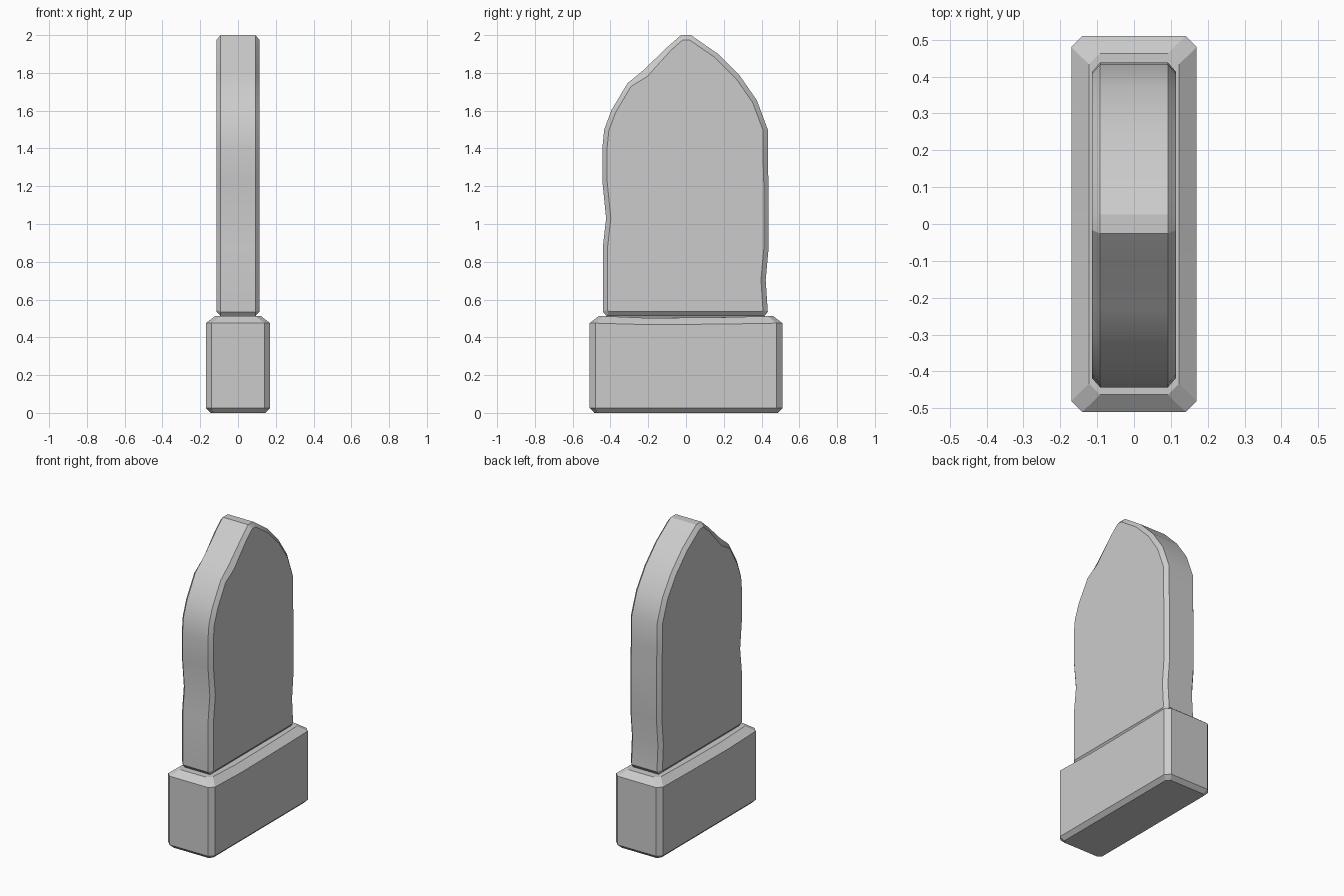
import bpy, bmesh, math
from mathutils import Vector

cube = bpy.data.objects.get("Cube")
if cube:
    bpy.data.objects.remove(cube)

stone = bpy.data.materials.new("grey_stone")
stone.use_nodes = True
GREY = (0.6, 0.6, 0.6, 1)
stone.diffuse_color = GREY
stone.node_tree.nodes["Principled BSDF"].inputs["Base Color"].default_value = GREY


def loft(name, rings):
    """Skin a stack of equal-length rings and cap both ends."""
    bm = bmesh.new()
    loops = [[bm.verts.new(p) for p in ring] for ring in rings]
    n = len(loops[0])
    for a, b in zip(loops, loops[1:]):
        for i in range(n):
            j = (i + 1) % n
            bm.faces.new((a[i], a[j], b[j], b[i]))
    bm.faces.new(loops[0])
    bm.faces.new(loops[-1])
    bmesh.ops.recalc_face_normals(bm, faces=bm.faces)
    mesh = bpy.data.meshes.new(name)
    bm.to_mesh(mesh)
    bm.free()
    obj = bpy.data.objects.new(name, mesh)
    bpy.context.collection.objects.link(obj)
    mesh.materials.append(stone)
    bpy.ops.object.select_all(action="DESELECT")
    obj.select_set(True)
    bpy.context.view_layer.objects.active = obj
    bpy.ops.object.shade_smooth_by_angle(angle=math.radians(25))
    return obj


def inset(points, widths):
    """Move each point of a closed clockwise outline inwards."""
    result = []
    for i, p in enumerate(points):
        before = (p - points[i - 1]).normalized()
        after = (points[(i + 1) % len(points)] - p).normalized()
        na = Vector((before.y, -before.x))
        nb = Vector((after.y, -after.x))
        result.append(p + (na + nb) * widths[i] / (1 + na.dot(nb)))
    return result


# Plinth: chamfered block with a slightly worn upper edge
def plinth_ring(hx, hy, z, cut=0.03, wear=0.0):
    ring = []
    for sx, sy in ((1, 1), (1, -1), (-1, -1), (-1, 1)):
        corner = [(sx * (hx - cut), sy * hy, z), (sx * hx, sy * (hy - cut), z)]
        ring += corner if sx == sy else corner[::-1]
        if sy == sx:      # worn points along the long side that follows
            for y in (0.2, -0.2):
                dip = wear * (1 if y * sx < 0 else 0.6)
                ring.append((sx * hx, sx * y, z - dip))
    return ring


loft("plinth", [
    plinth_ring(0.145, 0.485, 0, 0.02),
    plinth_ring(0.17, 0.51, 0.025),
    plinth_ring(0.17, 0.51, 0.475, wear=0.008),
    plinth_ring(0.122, 0.463, 0.512, wear=0.01),
])

# Headstone: pointed, weathered outline in (y, z), clockwise from lower left
outline = [Vector(p) for p in (
    (-.42, .512), (-.44, .535), (-.44, .88), (-.423, 1.03), (-.443, 1.23),
    (-.443, 1.4), (-.433, 1.5), (-.396, 1.6), (-.31, 1.745), (-.23, 1.81),
    (-.095, 1.94), (-.026, 2), (.026, 2), (.17, 1.9), (.285, 1.785),
    (.375, 1.655), (.433, 1.5), (.433, 1.33), (.438, 1.18), (.438, .88),
    (.422, .705), (.433, .535), (.415, .512))]
CHIP = 9                                    # chipped spot on the front shoulder
widths = [0.025] * len(outline)
widths[CHIP] = 0.038
face = inset(outline, widths)


def slab_ring(points, x):
    return [(x, p.x, p.y) for p in points]


loft("headstone", [
    slab_ring(face, -0.114),
    slab_ring(outline, -0.092),
    slab_ring(outline, 0.092),
    slab_ring(face, 0.114),
])
